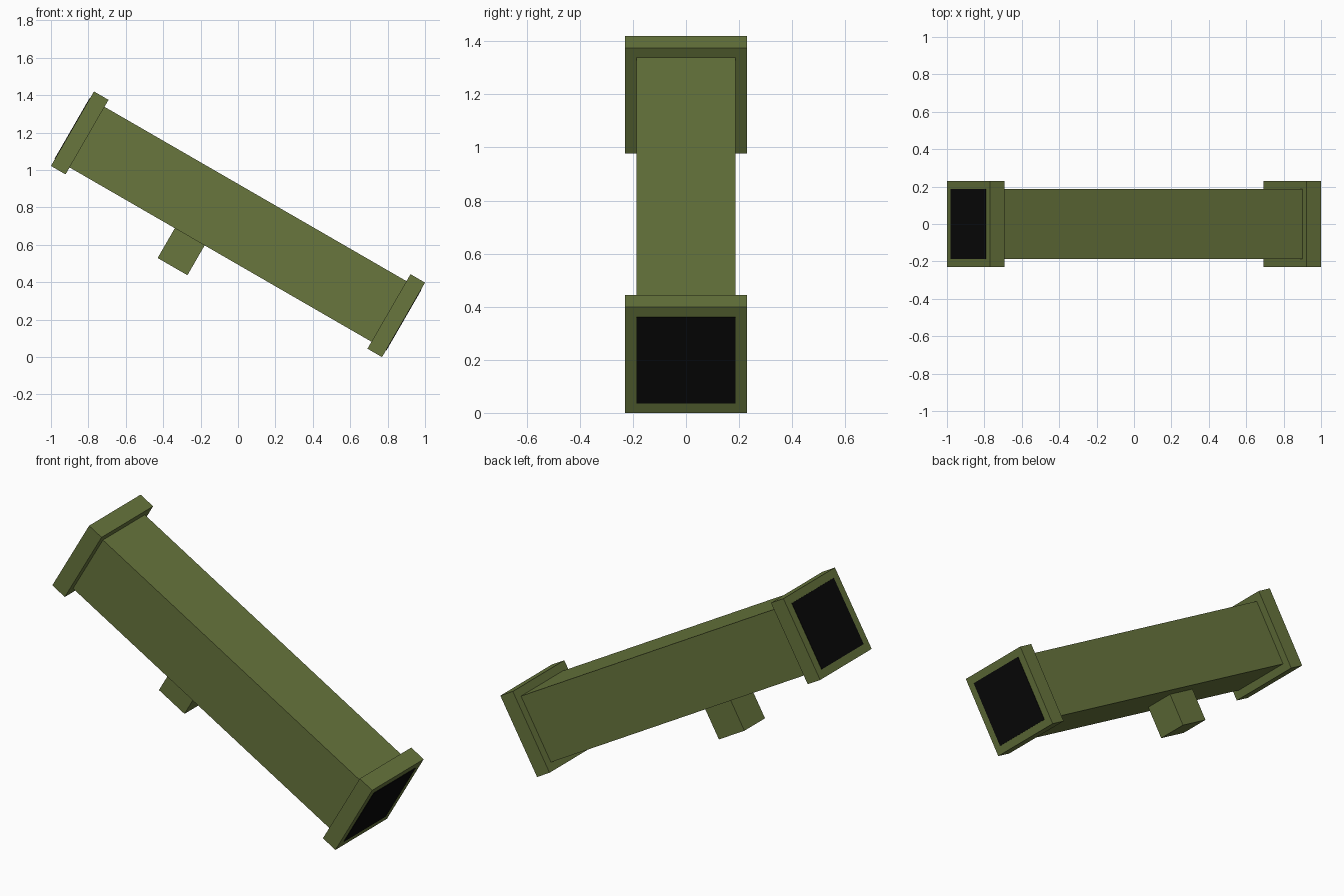
import bpy, math
from mathutils import Matrix

if "Cube" in bpy.data.objects:
    bpy.data.objects.remove(bpy.data.objects["Cube"])

# Whole model is laid out along local x, then tilted 30 degrees about y
TILT = Matrix.Translation((0, 0, 0.71)) @ Matrix.Rotation(math.radians(30), 4, 'Y')
HALF = 1.022      # half length along the tube
TUBE = 0.187      # half width of the square tube
FLANGE = 0.23     # half width of the end collars
THICK = 0.09


def material(name, colour):
    m = bpy.data.materials.new(name)
    m.diffuse_color = (*colour, 1)
    m.use_nodes = True
    m.node_tree.nodes["Principled BSDF"].inputs["Base Color"].default_value = m.diffuse_color
    return m


olive = material("olive_green", (0.138, 0.181, 0.047))
black = material("black", (0.003, 0.003, 0.003))


def box(name, centre, size, mat):
    bpy.ops.mesh.primitive_cube_add(size=1)
    ob = bpy.context.object
    ob.name = name
    ob.data.transform(TILT @ Matrix.Translation(centre) @ Matrix.Diagonal((*size, 1)))
    ob.data.materials.append(mat)
    return ob


# Square tube
box("tube", (0, 0, 0), (2 * (HALF - THICK), 2 * TUBE, 2 * TUBE), olive)

# End collars with dark openings
for side, label in ((-1, "rear"), (1, "front")):
    box(label + "_collar", (side * (HALF - THICK / 2), 0, 0),
        (THICK, 2 * FLANGE, 2 * FLANGE), olive)
    box(label + "_opening", (side * HALF, 0, 0), (0.005, 2 * TUBE, 2 * TUBE), black)

# Grip block under the tube
box("grip", (-0.19, 0, -TUBE - 0.092), (0.184, 0.184, 0.184), olive)
